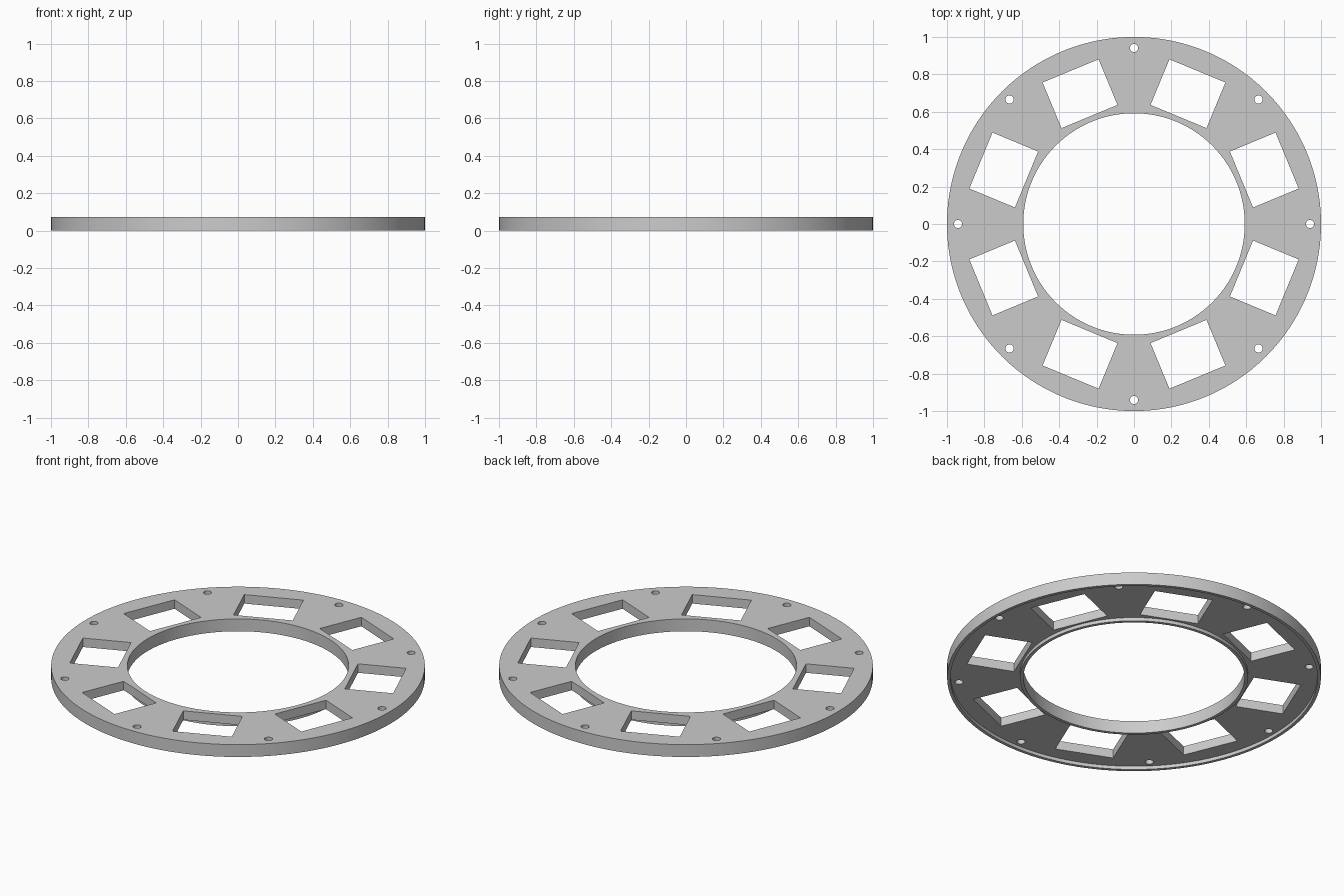
import bpy, bmesh, math
from mathutils import Matrix

cube = bpy.data.objects.get("Cube")
if cube:
    bpy.data.objects.remove(cube, do_unlink=True)

# Dimensions
HEIGHT, RECESS = 0.073, 0.02
R_OUT, R_IN, LIP = 1.0, 0.592, 0.018
COUNT, SEGMENTS = 8, 160

grey = bpy.data.materials.new("plain grey")
grey.use_nodes = True
colour = (0.6, 0.6, 0.6, 1)
grey.diffuse_color = colour
grey.node_tree.nodes["Principled BSDF"].inputs["Base Color"].default_value = colour


def make_object(name, bm):
    bmesh.ops.recalc_face_normals(bm, faces=bm.faces)
    mesh = bpy.data.meshes.new(name)
    bm.to_mesh(mesh)
    bm.free()
    mesh.materials.append(grey)
    obj = bpy.data.objects.new(name, mesh)
    bpy.context.collection.objects.link(obj)
    return obj


# Ring body: turned profile with a shallow channel between two lips underneath
profile = [(R_IN, 0), (R_IN + LIP, 0), (R_IN + LIP, RECESS), (R_OUT - LIP, RECESS),
           (R_OUT - LIP, 0), (R_OUT, 0), (R_OUT, HEIGHT), (R_IN, HEIGHT)]
bm = bmesh.new()
verts = [bm.verts.new((r, 0, z)) for r, z in profile]
edges = [bm.edges.new((v, verts[i - 1])) for i, v in enumerate(verts)]
bmesh.ops.spin(bm, geom=verts + edges, cent=(0, 0, 0), axis=(0, 0, 1),
               angle=math.tau, steps=SEGMENTS, use_duplicate=False)
bmesh.ops.remove_doubles(bm, verts=bm.verts, dist=1e-4)
ring = make_object("mounting_ring", bm)

# Cutters: rectangular windows and round screw holes, alternating around the ring
bm = bmesh.new()
for i in range(COUNT):
    turn = Matrix.Rotation(math.tau * i / COUNT, 4, "Z")
    half = Matrix.Rotation(math.pi / COUNT, 4, "Z")
    window = Matrix.Translation((0.754, 0, 0)) @ Matrix.Diagonal((0.264, 0.324, 1, 1))
    bmesh.ops.create_cube(bm, size=1, matrix=turn @ half @ window)
    bmesh.ops.create_cone(bm, cap_ends=True, segments=24, radius1=0.022, radius2=0.022,
                          depth=1, matrix=turn @ Matrix.Translation((0.941, 0, 0)))
cutter = make_object("opening_cutter", bm)
cutter.hide_render = True

# Cut the openings and discard the cutter
cut = ring.modifiers.new("openings", "BOOLEAN")
cut.operation, cut.solver, cut.object = "DIFFERENCE", "EXACT", cutter
bpy.ops.object.select_all(action="DESELECT")
ring.select_set(True)
bpy.context.view_layer.objects.active = ring
bpy.ops.object.modifier_apply(modifier=cut.name)
bpy.data.objects.remove(cutter, do_unlink=True)
bpy.ops.object.shade_smooth_by_angle(angle=math.radians(30))
